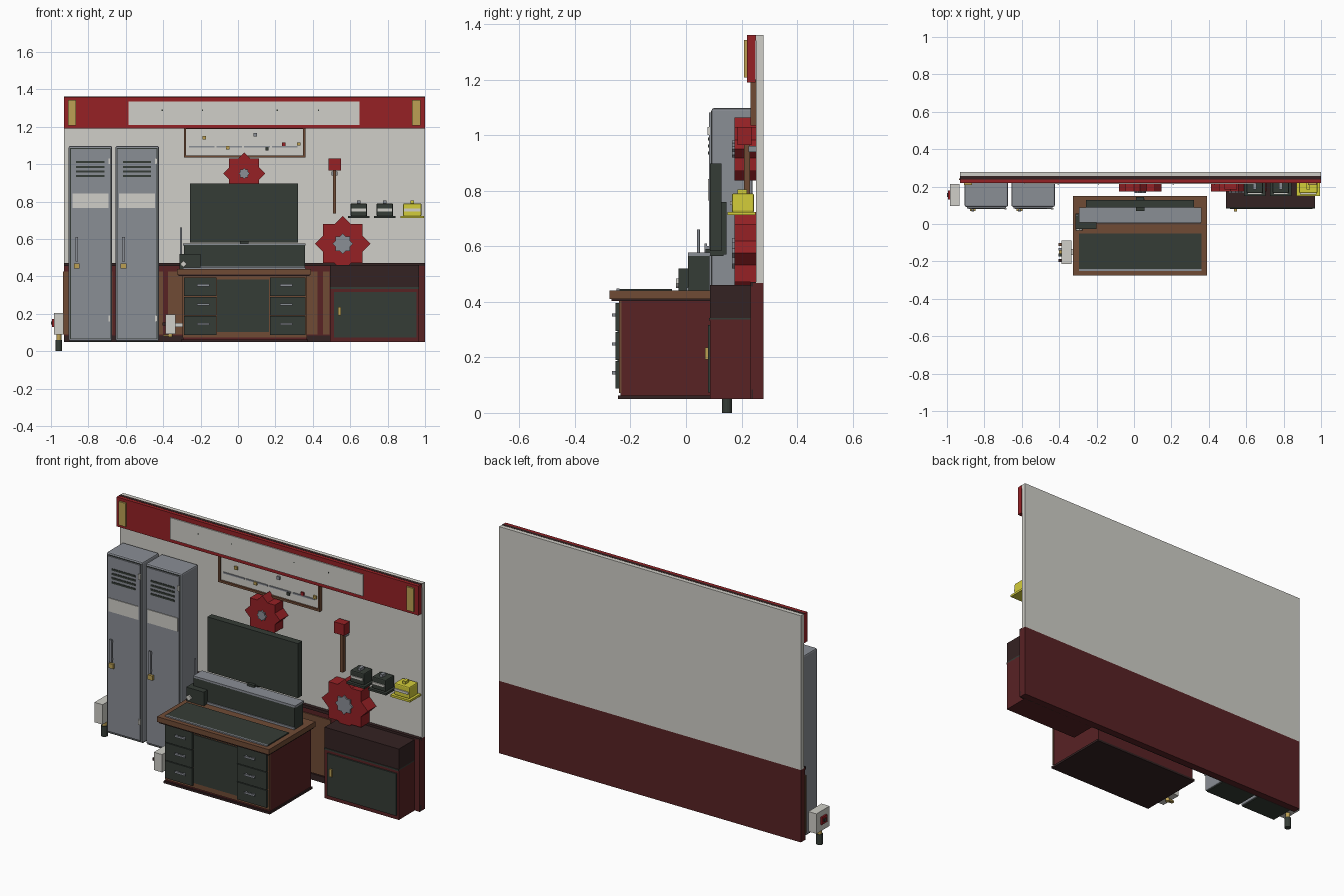
import bpy, bmesh, math

if "Cube" in bpy.data.objects:
    bpy.data.objects.remove(bpy.data.objects["Cube"])

COLOURS = {
    "red": (150, 33, 37), "white": (208, 207, 200), "maroon": (88, 34, 36),
    "steel": (138, 142, 149), "dark green": (53, 60, 54), "brown": (112, 75, 53),
    "brass": (188, 160, 84), "yellow": (212, 205, 58), "dark brown": (52, 34, 34),
}


def linear(v):
    v /= 255
    return v / 12.92 if v <= 0.04045 else ((v + 0.055) / 1.055) ** 2.4


MATS = {}
for cname, rgb in COLOURS.items():
    m = bpy.data.materials.new(cname)
    m.diffuse_color = (*[linear(c) for c in rgb], 1)
    m.use_nodes = True
    m.node_tree.nodes["Principled BSDF"].inputs["Base Color"].default_value = m.diffuse_color
    MATS[cname] = m


def finish(name, bm, colour):
    bmesh.ops.recalc_face_normals(bm, faces=bm.faces)
    me = bpy.data.meshes.new(name)
    bm.to_mesh(me)
    bm.free()
    me.materials.append(MATS[colour])
    ob = bpy.data.objects.new(name, me)
    bpy.context.collection.objects.link(ob)
    return ob


def box(name, colour, x, y, z, bevel=0):
    """Box from (min, max) ranges."""
    bm = bmesh.new()
    bmesh.ops.create_cube(bm, size=1)
    for v in bm.verts:
        v.co = [r[0] if c < 0 else r[1] for c, r in zip(v.co, (x, y, z))]
    ob = finish(name, bm, colour)
    if bevel:
        mod = ob.modifiers.new("bevel", 'BEVEL')
        mod.width, mod.segments = bevel, 2
    return ob


def prism(name, colour, pts, y):
    """Extrude an x-z outline along y."""
    bm = bmesh.new()
    f = bm.faces.new([bm.verts.new((px, y[0], pz)) for px, pz in pts])
    r = bmesh.ops.extrude_face_region(bm, geom=[f])
    for v in r["geom"]:
        if isinstance(v, bmesh.types.BMVert):
            v.co.y = y[1]
    return finish(name, bm, colour)


def star(cx, cz, r, inner, n=16):
    return [(cx + (inner if i % 2 else r) * math.sin(2 * math.pi * i / n),
             cz + (inner if i % 2 else r) * math.cos(2 * math.pi * i / n)) for i in range(n)]


def rod(name, colour, centre, r, z):
    bm = bmesh.new()
    bmesh.ops.create_cone(bm, cap_ends=True, segments=12, radius1=r, radius2=r, depth=z[1] - z[0])
    bmesh.ops.translate(bm, verts=bm.verts, vec=(*centre, (z[0] + z[1]) / 2))
    return finish(name, bm, colour)


# Wall with wainscot
box("upper_wall", "white", (-.93, 1), (.252, .279), (.468, 1.36))
box("lower_wall", "maroon", (-.93, 1), (.242, .279), (.05, .468))
box("wainscot_cap", "dark brown", (-.93, 1), (.232, .252), (.455, .472))
box("skirting", "dark brown", (-.93, 1), (.235, .25), (.05, .085))
for a, b in ((-.935, -.67), (-.64, -.4), (-.375, -.02), (.0, .425), (.455, .49)):
    box("wainscot_panel", "brown", (a, b), (.236, .244), (.09, .425))

# Sign board across the top
box("sign_board", "red", (-.93, 1), (.219, .25), (1.19, 1.36))
box("sign_panel", "white", (-.585, .65), (.213, .22), (1.21, 1.335))
box("sign_backing", "dark brown", (-.93, 1), (.238, .256), (1.34, 1.361))
for x in (-.91, .93):
    box("sign_end_plate", "brass", (x, x + .045), (.209, .22), (1.207, 1.343))
for x in (-.405, -.19, .21, .43):
    box("sign_bolt", "dark green", (x - .003, x + .003), (.211, .215), (1.285, 1.291))

# Lockers
for x0 in (-.905, -.655):
    x1 = x0 + .232
    box("locker_body", "steel", (x0, x1), (.092, .24), (.055, 1.097), .008)
    box("locker_foot", "dark green", (x0 + .005, x1 - .005), (.1, .235), (.05, .058))
    box("locker_door_gap", "dark green", (x0 + .008, x1 - .008), (.09, .1), (.064, 1.086))
    box("locker_door", "steel", (x0 + .012, x1 - .012), (.083, .095), (.068, 1.082))
    for i in range(4):
        z = .93 + i * .025
        box("locker_vent", "dark green", (x0 + .04, x0 + .19), (.08, .086), (z, z + .011))
    box("locker_label", "white", (x0 + .02, x0 + .212), (.079, .086), (.765, .842))
    box("locker_handle", "steel", (x0 + .035, x0 + .05), (.066, .075), (.48, .61))
    for z in (.49, .59):
        box("handle_post", "steel", (x0 + .037, x0 + .048), (.07, .085), (z, z + .01))
    box("locker_lock", "brass", (x0 + .028, x0 + .058), (.07, .085), (.443, .47))
    for z in (.16, 1.0):
        box("locker_hinge", "white", (x0 + .212, x0 + .224), (.077, .086), (z, z + .03))

# Switch box beside the lockers, on a post
box("switch_box", "white", (-.985, -.933), (.095, .215), (.09, .205))
box("switch_plate", "red", (-.995, -.985), (.13, .18), (.13, .172))
box("switch_button", "dark green", (-1, -.994), (.145, .165), (.142, .16))
rod("switch_collar", "brass", (-.958, .148), .013, (.055, .092))
rod("switch_post", "dark green", (-.958, .148), .018, (0, .06))

# Switch box on the bench side
box("bench_switch_box", "white", (-.388, -.335), (-.215, -.088), (.092, .195))
for y, c in ((-.11, "brown"), (-.135, "steel"), (-.165, "dark green"), (-.195, "dark brown")):
    box("bench_switch_knob", c, (-.404, -.386), (y - .008, y + .008), (.138, .154))
box("bench_switch_bracket", "white", (-.336, -.29), (-.165, -.135), (.13, .15))
rod("bench_switch_collar", "brass", (-.362, -.15), .012, (.075, .094))
box("bench_switch_pin", "brass", (-.4, -.37), (-.16, -.14), (.08, .09))

# Workbench
box("bench_base", "dark brown", (-.305, .375), (-.245, .145), (.05, .062))
box("bench_body", "maroon", (-.295, .368), (-.235, .14), (.06, .405))
box("bench_front", "brown", (-.297, .37), (-.242, -.233), (.072, .405))
box("bench_top_underside", "dark brown", (-.318, .383), (-.268, .145), (.402, .412))
box("bench_top", "brown", (-.325, .39), (-.275, .15), (.41, .44))
box("bench_mat", "dark green", (-.293, .36), (-.24, -.05), (.438, .446))
box("bench_lip", "steel", (-.293, .36), (-.25, -.24), (.438, .447))
box("bench_centre_panel", "dark green", (-.113, .167), (-.247, -.24), (.103, .383))
for x0, x1, hx in ((-.289, -.116, -.22), (.17, .36, .225)):
    for i in range(3):
        z = .087 + i * .104
        box("drawer_front", "dark green", (x0, x1), (-.253, -.24), (z, z + .1))
        box("drawer_handle", "steel", (hx, hx + .067), (-.267, -.26), (z + .052, z + .063))
        for dx in (.005, .053):
            box("drawer_handle_post", "steel", (hx + dx, hx + dx + .009), (-.262, -.25),
                (z + .052, z + .063))

# Raised console on the bench
box("console_body", "dark green", (-.29, .357), (.008, .085), (.44, .567))
box("console_top", "steel", (-.293, .36), (.008, .088), (.565, .577))
box("console_strip", "steel", (-.29, .357), (.002, .01), (.44, .452))
box("radio", "dark green", (-.312, -.2), (-.027, .02), (.44, .52))
prism("radio_dial", "white", star(-.292, .466, .017, .013, 8), (-.036, -.026))
rod("radio_aerial", "steel", (-.305, .045), .005, (.5, .66))
box("aerial_mount", "dark green", (-.312, -.288), (.015, .055), (.46, .52))

# Screen
box("screen", "dark green", (-.257, .322), (.087, .127), (.582, .897))
box("screen_stand", "dark green", (.01, .055), (.07, .135), (.565, .59))
box("screen_mount", "dark green", (.012, .053), (.125, .145), (.57, .76))

# Cabinet with dark upper bin
box("cabinet_body", "maroon", (.493, .968), (.087, .245), (.05, .336))
box("cabinet_door", "dark green", (.513, .955), (.079, .09), (.073, .317))
box("cabinet_handle", "brass", (.534, .55), (.068, .08), (.192, .235))
box("cabinet_trim", "dark green", (.493, .968), (.083, .24), (.333, .342))
box("cabinet_bin", "dark brown", (.493, .968), (.087, .25), (.342, .46))
box("wall_end_post", "maroon", (.968, 1), (.232, .279), (.05, .468))

# Star-shaped wheels on the wall
for cx, cz, r, hub in ((.033, .95, .113, .03), (.56, .575, .148, .055)):
    prism("star_wheel", "red", star(cx, cz, r, r * .765), (.175, .252))
    prism("wheel_hub", "steel", star(cx, cz, hub, hub * .765), (.166, .2))

# Mallet
box("mallet_head", "red", (.483, .55), (.185, .235), (.965, 1.03))
box("mallet_handle", "brown", (.508, .525), (.208, .23), (.737, .97))
box("mallet_hook", "steel", (.5, .533), (.225, .255), (.94, .96))

# Framed tool board
box("board_back", "white", (-.285, .355), (.243, .253), (1.04, 1.2))
for x in (-.29, .348):
    box("board_frame_side", "brown", (x, x + .012), (.232, .253), (1.035, 1.2))
for z in (1.035, 1.188):
    box("board_frame_rail", "brown", (-.29, .36), (.232, .253), (z, z + .012))
for i in range(4):
    x = -.263 + i * .148
    box("board_bar", "steel", (x, x + .137), (.238, .245), (1.089, 1.097))
for x, z, c in ((-.18, 1.142, "brass"), (-.055, 1.087, "brass"), (.093, 1.158, "steel"),
                (.245, 1.107, "red"), (.155, 1.083, "dark green"), (.325, 1.108, "brass")):
    box("board_tag", c, (x - .009, x + .009), (.234, .245), (z - .009, z + .009))

# Helmets on the wall
for cx, c in ((.646, "dark green"), (.785, "dark green"), (.932, "yellow")):
    w = .062 if c == "yellow" else .057
    box("helmet_brim", c, (cx - w, cx + w), (.15, .25), (.712, .724))
    box("helmet_shell", c, (cx - w + .013, cx + w - .013), (.165, .245), (.722, .79), .006)
    box("helmet_band", "white", (cx - w + .018, cx + w - .018), (.159, .17), (.748, .762))
    box("helmet_ridge", "steel" if c != "yellow" else c,
        (cx - .009, cx + .009), (.185, .22), (.788, .805))
